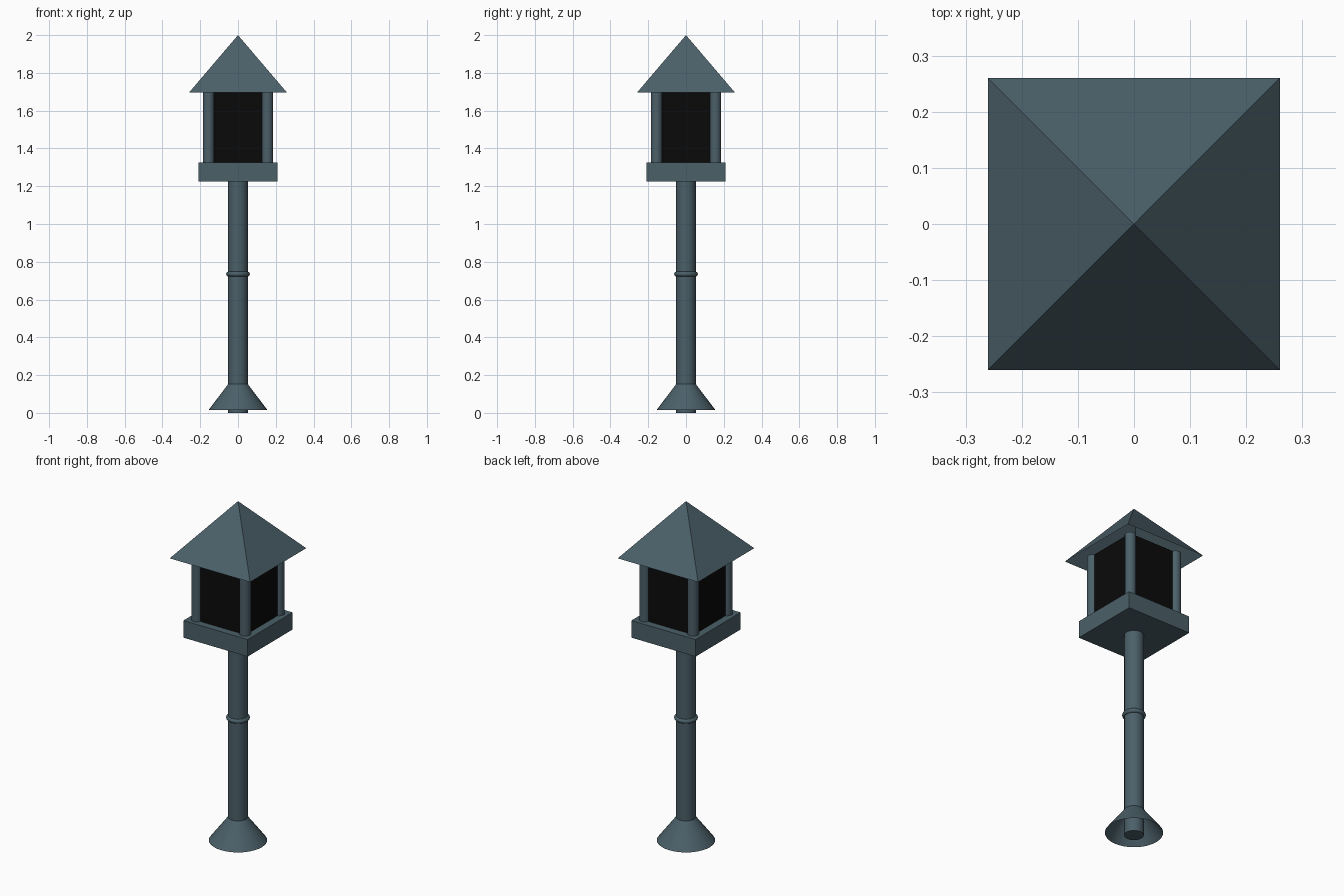
import bpy, math

if "Cube" in bpy.data.objects:
    bpy.data.objects.remove(bpy.data.objects["Cube"])


def material(name, color):
    m = bpy.data.materials.new(name)
    m.diffuse_color = (*color, 1)
    m.use_nodes = True
    m.node_tree.nodes["Principled BSDF"].inputs["Base Color"].default_value = m.diffuse_color
    return m


METAL = material("slate_metal", (0.07, 0.115, 0.14))
DARK = material("dark_panel", (0.003, 0.003, 0.003))


def finish(name, mat=METAL, smooth=True):
    ob = bpy.context.object
    ob.name = name
    ob.data.materials.append(mat)
    if smooth:
        bpy.ops.object.shade_smooth_by_angle(angle=math.radians(35))
    return ob


def cone(name, r1, r2, z0, z1, x=0, y=0, sides=32, fill='NGON', rot=0):
    bpy.ops.mesh.primitive_cone_add(vertices=sides, radius1=r1, radius2=r2, depth=z1 - z0,
                                    end_fill_type=fill, location=(x, y, (z0 + z1) / 2),
                                    rotation=(0, 0, rot))
    return finish(name)


def box(name, half, z0, z1, mat=METAL):
    bpy.ops.mesh.primitive_cube_add(size=1, location=(0, 0, (z0 + z1) / 2))
    bpy.context.object.scale = (2 * half, 2 * half, z1 - z0)
    bpy.ops.object.transform_apply(location=False, rotation=False, scale=True)
    return finish(name, mat, smooth=False)


# Pole with hollow flared foot and a collar ring
cone("pole", 0.052, 0.052, 0.0, 1.235)
cone("flared_foot", 0.155, 0.05, 0.016, 0.155, fill='NOTHING')
bpy.ops.mesh.primitive_torus_add(major_radius=0.05, minor_radius=0.013, major_segments=32,
                                 minor_segments=12, location=(0, 0, 0.735))
finish("collar_ring")

# Square platform and dark lantern body
box("platform", 0.208, 1.225, 1.325)
box("lantern_panels", 0.166, 1.32, 1.715, DARK)

# Four round corner posts
for sx in (-1, 1):
    for sy in (-1, 1):
        cone("corner_post", 0.03, 0.03, 1.32, 1.715, 0.156 * sx, 0.156 * sy, sides=24)

# Hollow pyramid roof
cone("roof", 0.26 * math.sqrt(2), 0, 1.695, 2.0, sides=4, fill='NOTHING', rot=math.pi / 4)
